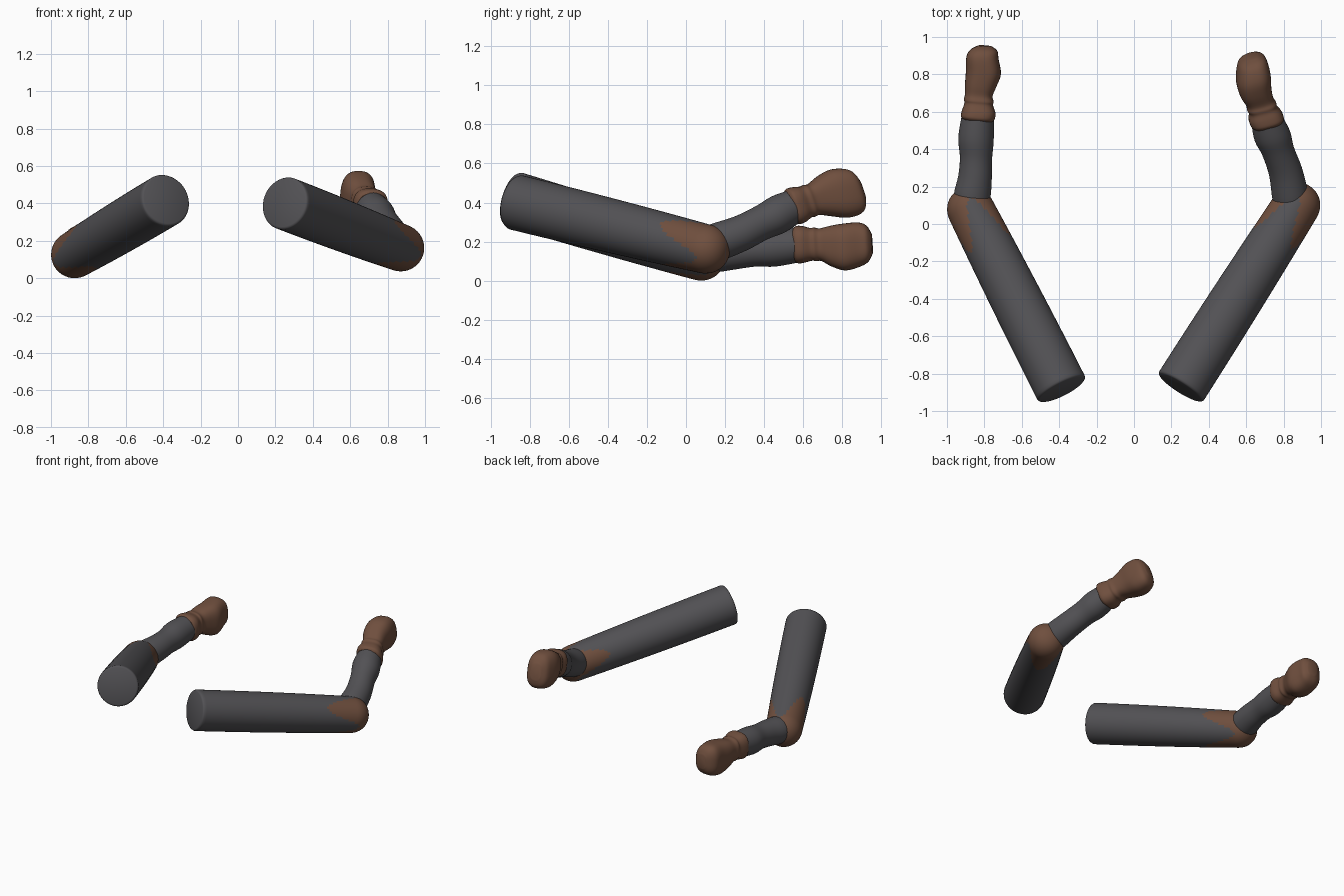
import bpy, bmesh, math
from mathutils import Vector

if "Cube" in bpy.data.objects:
    bpy.data.objects.remove(bpy.data.objects["Cube"])

SEG = 48


def material(name, rgb):
    m = bpy.data.materials.new(name)
    m.diffuse_color = (*rgb, 1)
    m.use_nodes = True
    m.node_tree.nodes["Principled BSDF"].inputs["Base Color"].default_value = m.diffuse_color
    return m


GREY = material("dark grey cloth", (0.085, 0.083, 0.09))
BROWN = material("brown leather", (0.16, 0.078, 0.048))


def frame(direction, out):
    """Side axis (towards the outside of the body) and up axis across a limb."""
    d = direction.normalized()
    side = d.cross(Vector((0, 0, 1))).normalized()
    if side.x * out < 0:
        side = -side
    up = side.cross(d)
    return side, (up if up.z > 0 else -up)


def loft(name, rings, axes, mats, power=2.0, rule=None):
    """Skin rings of (centre, half width, half height); rule picks material by ring and angle."""
    side, up = axes
    bm = bmesh.new()
    loops = []
    for c, w, h in rings:
        loop = []
        for i in range(SEG):
            a = 2 * math.pi * i / SEG
            ca, sa = math.cos(a), math.sin(a)
            x = math.copysign(abs(ca) ** (2 / power), ca) * w
            y = math.copysign(abs(sa) ** (2 / power), sa) * h
            loop.append(bm.verts.new(c + side * x + up * y))
        loops.append(loop)
    for r in range(len(loops) - 1):
        for i in range(SEG):
            j = (i + 1) % SEG
            f = bm.faces.new((loops[r][i], loops[r][j], loops[r + 1][j], loops[r + 1][i]))
            if rule:
                f.material_index = rule(r, 2 * math.pi * (i + 0.5) / SEG)
    bm.faces.new(loops[0])
    end = bm.faces.new(loops[-1])
    end.material_index = len(mats) - 1
    bmesh.ops.recalc_face_normals(bm, faces=bm.faces)
    me = bpy.data.meshes.new(name)
    bm.to_mesh(me)
    bm.free()
    for m in mats:
        me.materials.append(m)
    ob = bpy.data.objects.new(name, me)
    bpy.context.collection.objects.link(ob)
    bpy.ops.object.select_all(action='DESELECT')
    ob.select_set(True)
    bpy.context.view_layer.objects.active = ob
    bpy.ops.object.shade_smooth_by_angle(angle=math.radians(40))
    return ob


def smooth(points, steps=4):
    """Catmull-Rom through (x, y, z, half width, half height)."""
    p = [Vector(q) for q in points]
    p = [p[0]] + p + [p[-1]]
    res = []
    for k in range(1, len(p) - 2):
        a, b, c, d = p[k - 1:k + 3]
        for s in range(steps):
            t = s / steps
            res.append((b * 2 + (c - a) * t + (a * 2 - b * 5 + c * 4 - d) * t * t
                        + (b * 3 - a - c * 3 + d) * t ** 3) * 0.5)
    res.append(p[-1])
    return [(Vector(q[:3]), q[3], q[4]) for q in res]


def upper_arm(name, shoulder, elbow, out):
    a, b = Vector(shoulder), Vector(elbow)
    d = (b - a).normalized()
    length = (b - a).length
    r0, r1 = 0.142, 0.126
    # straight tapering tube with a small rounded lip, then a domed elbow
    prof = [(0, r0 - 0.012), (0.004, r0 - 0.004), (0.012, r0)]
    n = 70
    prof += [(0.012 + (length - 0.012) * k / n, r0 + (r1 - r0) * (k / n) ** 2)
             for k in range(1, n + 1)]
    prof += [(length + r1 * math.sin(t), r1 * math.cos(t) ** 0.9)
             for t in (math.pi / 2 * k / 12 for k in range(1, 12))]
    prof.append((length + r1, 0.004))

    # leather elbow patch with three lobes
    def patch(r, ang):
        reach = 0.20 + 0.13 * math.cos(3 * (ang - math.radians(40)))
        return int(prof[r][0] > length + 0.09 - reach)

    loft(name, [(a + d * s, r, r) for s, r in prof], frame(d, out), [GREY, BROWN], rule=patch)


def forearm(prefix, sleeve, hand, out):
    d = Vector(hand[-1][:3]) - Vector(sleeve[0][:3])
    axes = frame(d, out)
    loft(prefix + "_forearm_sleeve", smooth(sleeve), axes, [GREY])
    loft(prefix + "_gloved_hand", smooth(hand), axes, [BROWN], power=2.7)


# arm on the -x side
upper_arm("left_upper_sleeve", (-0.385, -0.885, 0.418), (-0.872, 0.075, 0.127), -1)
forearm("left",
        [(-.87, .06, .135, .085, .085), (-.865, .15, .14, .098, .096), (-.85, .25, .15, .09, .092),
         (-.845, .35, .16, .086, .088), (-.845, .45, .17, .095, .098), (-.835, .57, .183, .087, .09)],
        [(-.835, .555, .183, .08, .085), (-.835, .57, .184, .091, .096), (-.83, .60, .186, .09, .094),
         (-.83, .64, .186, .077, .084), (-.83, .66, .186, .08, .086), (-.83, .69, .184, .074, .084),
         (-.82, .74, .176, .084, .104), (-.805, .81, .172, .094, .12), (-.81, .89, .186, .086, .112),
         (-.80, .93, .19, .07, .09), (-.795, .952, .19, .035, .05)], -1)

# arm on the +x side, with the hand raised
upper_arm("right_upper_sleeve", (0.248, -0.875, 0.402), (0.868, 0.098, 0.163), 1)
forearm("right",
        [(.85, .07, .17, .085, .085), (.835, .15, .195, .097, .097), (.81, .28, .242, .09, .092),
         (.77, .39, .298, .087, .09), (.74, .47, .338, .098, .098), (.712, .55, .378, .086, .088)],
        [(.716, .535, .372, .08, .085), (.712, .55, .38, .091, .096), (.70, .58, .39, .09, .094),
         (.69, .61, .402, .077, .084), (.682, .63, .408, .08, .086), (.672, .655, .416, .075, .084),
         (.65, .71, .432, .086, .108), (.638, .78, .445, .094, .13), (.632, .845, .455, .084, .124),
         (.628, .88, .462, .068, .1), (.626, .9, .466, .035, .055)], 1)
